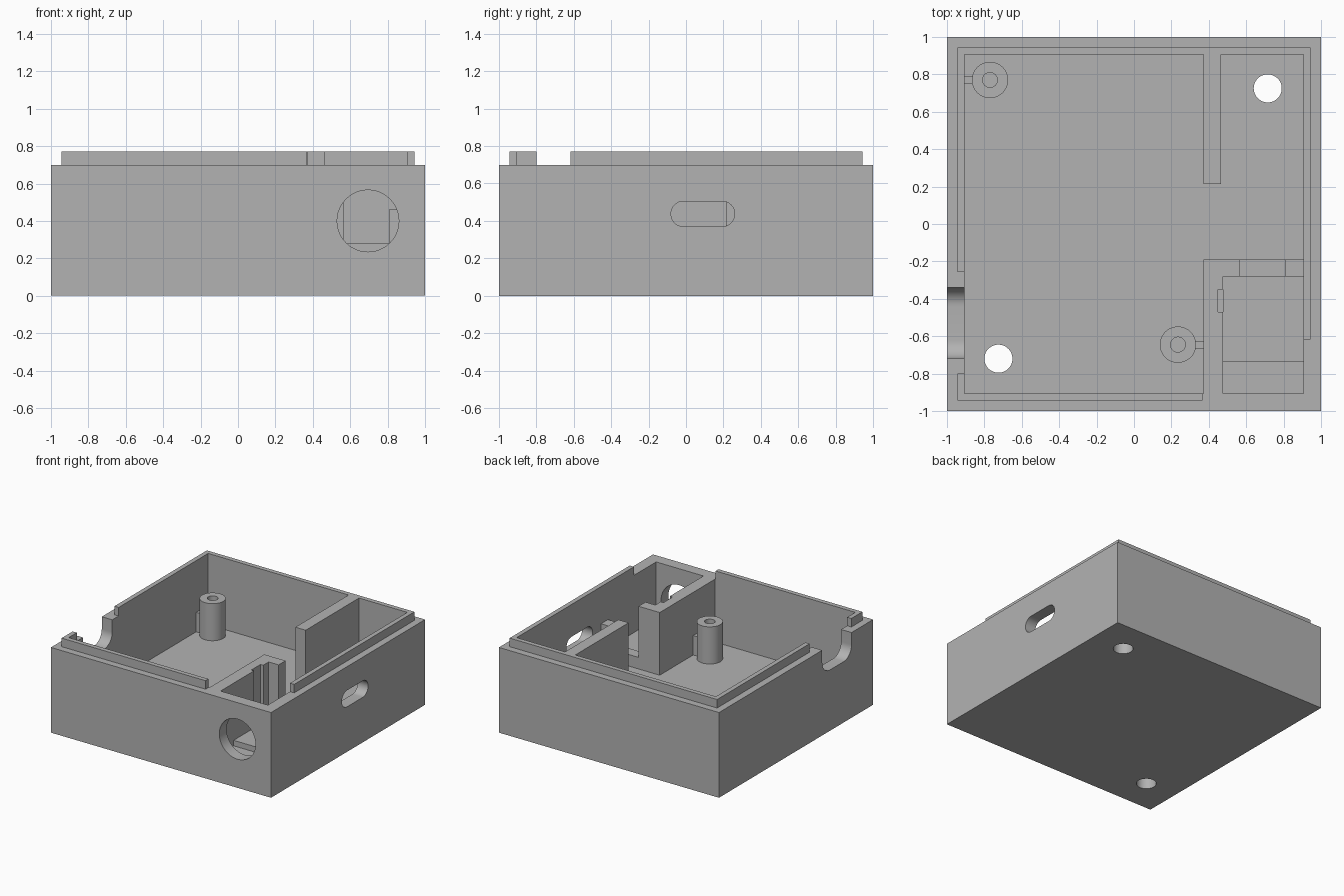
import bpy, bmesh
from math import sin, cos, pi, radians

cube = bpy.data.objects.get("Cube")
if cube:
    bpy.data.objects.remove(cube, do_unlink=True)

grey = bpy.data.materials.new("plain grey")
grey.use_nodes = True
color = (0.45, 0.45, 0.45, 1)
grey.diffuse_color = color
grey.node_tree.nodes["Principled BSDF"].inputs["Base Color"].default_value = color

WALL, FLOOR, RIM, TOP = 0.905, 0.185, 0.70, 0.77


def prism(name, outline, axis, low, high):
    """Extrude a closed 2D outline along one axis."""
    place = {"x": lambda a, b, h: (h, a, b),
             "y": lambda a, b, h: (a, h, b),
             "z": lambda a, b, h: (a, b, h)}[axis]
    bm = bmesh.new()
    rings = [[bm.verts.new(place(a, b, h)) for a, b in outline] for h in (low, high)]
    for ring in rings:
        bm.faces.new(ring)
    n = len(outline)
    for i in range(n):
        j = (i + 1) % n
        bm.faces.new((rings[0][i], rings[0][j], rings[1][j], rings[1][i]))
    bmesh.ops.recalc_face_normals(bm, faces=bm.faces)
    mesh = bpy.data.meshes.new(name)
    bm.to_mesh(mesh)
    bm.free()
    mesh.materials.append(grey)
    obj = bpy.data.objects.new(name, mesh)
    bpy.context.collection.objects.link(obj)
    return obj


def box(name, x0, x1, y0, y1, z0, z1):
    return prism(name, [(x0, y0), (x1, y0), (x1, y1), (x0, y1)], "z", z0, z1)


def rounded(a0, a1, b0, b1, r, steps=12):
    """Outline of a rounded rectangle."""
    centres = [(a1 - r, b1 - r), (a0 + r, b1 - r), (a0 + r, b0 + r), (a1 - r, b0 + r)]
    pts = []
    for q, (a, b) in enumerate(centres):
        for i in range(steps + 1):
            t = (q + i / steps) * pi / 2
            pts.append((a + r * cos(t), b + r * sin(t)))
    return pts


def circle(a, b, r, n=48):
    return [(a + r * cos(2 * pi * i / n), b + r * sin(2 * pi * i / n)) for i in range(n)]


def cut(obj, cutters):
    """Subtract the cutters, bake the result and remove them."""
    for c in cutters:
        c.hide_render = True
        mod = obj.modifiers.new("cut", "BOOLEAN")
        mod.operation, mod.solver, mod.object = "DIFFERENCE", "EXACT", c
    graph = bpy.context.evaluated_depsgraph_get()
    mesh = bpy.data.meshes.new_from_object(obj.evaluated_get(graph))
    obj.modifiers.clear()
    obj.data = mesh
    for c in cutters:
        bpy.data.objects.remove(c, do_unlink=True)
    bpy.ops.object.select_all(action="DESELECT")
    obj.select_set(True)
    bpy.context.view_layer.objects.active = obj
    bpy.ops.object.shade_smooth_by_angle(angle=radians(30))


# Open box with floor holes, round front port, side slot and cable notch
body = box("enclosure_body", -1, 1, -1, 1, 0, RIM)
cut(body, [
    box("cavity", -WALL, WALL, -WALL, WALL, FLOOR, 1),
    prism("floor_hole_back", circle(0.715, 0.725, 0.075), "z", -0.1, 0.3),
    prism("floor_hole_front", circle(-0.725, -0.72, 0.075), "z", -0.1, 0.3),
    prism("front_port", circle(0.695, 0.40, 0.165), "y", -1.1, -0.85),
    prism("side_slot", rounded(-0.08, 0.26, 0.37, 0.505, 0.067), "x", 0.85, 1.1),
    prism("cable_notch", rounded(-0.72, -0.34, 0.50, 0.95, 0.1), "x", -1.1, -0.85),
])

# Raised lip around the rim, with gaps at the notch and the front corner
IN, OUT = WALL, 0.943
box("lip_back", -OUT, OUT, IN, OUT, RIM, TOP)
box("lip_right_side", IN, OUT, -0.617, IN, RIM, TOP)
box("lip_front", -OUT, 0.365, -OUT, -IN, RIM, TOP)
box("lip_left_side_back", -OUT, -IN, -0.257, IN, RIM, TOP)
box("lip_left_side_front", -OUT, -IN, -IN, -0.80, RIM, TOP)

# Divider wall from the back
box("divider_wall", 0.372, 0.466, 0.213, WALL, FLOOR, TOP)

# Socket compartment: grooved side wall, low sill, short return and raised floor
prism("compartment_wall", [(0.372, -WALL), (0.475, -WALL), (0.475, -0.47), (0.45, -0.47),
                           (0.45, -0.35), (0.475, -0.35), (0.475, -0.28), (0.565, -0.28),
                           (0.565, -0.19), (0.372, -0.19)], "z", FLOOR, RIM)
box("compartment_sill", 0.565, 0.81, -0.28, -0.19, FLOOR, 0.28)
box("compartment_return", 0.81, WALL, -0.28, -0.19, FLOOR, 0.465)
box("compartment_floor", 0.475, WALL, -0.735, -0.28, FLOOR, 0.23)

# Screw posts, each tied to the nearest wall by a small rib
for name, x, y, wall_x in (("back", -0.77, 0.77, -WALL), ("front", 0.235, -0.645, 0.372)):
    post = prism("screw_post_" + name, circle(x, y, 0.097), "z", FLOOR, 0.49)
    cut(post, [prism("screw_hole", circle(x, y, 0.04, 32), "z", 0.25, 0.6)])
    side = 1 if wall_x > x else -1
    ends = sorted((x + side * 0.09, wall_x))
    box("post_rib_" + name, ends[0], ends[1], y - 0.02, y + 0.02, FLOOR, 0.345)
